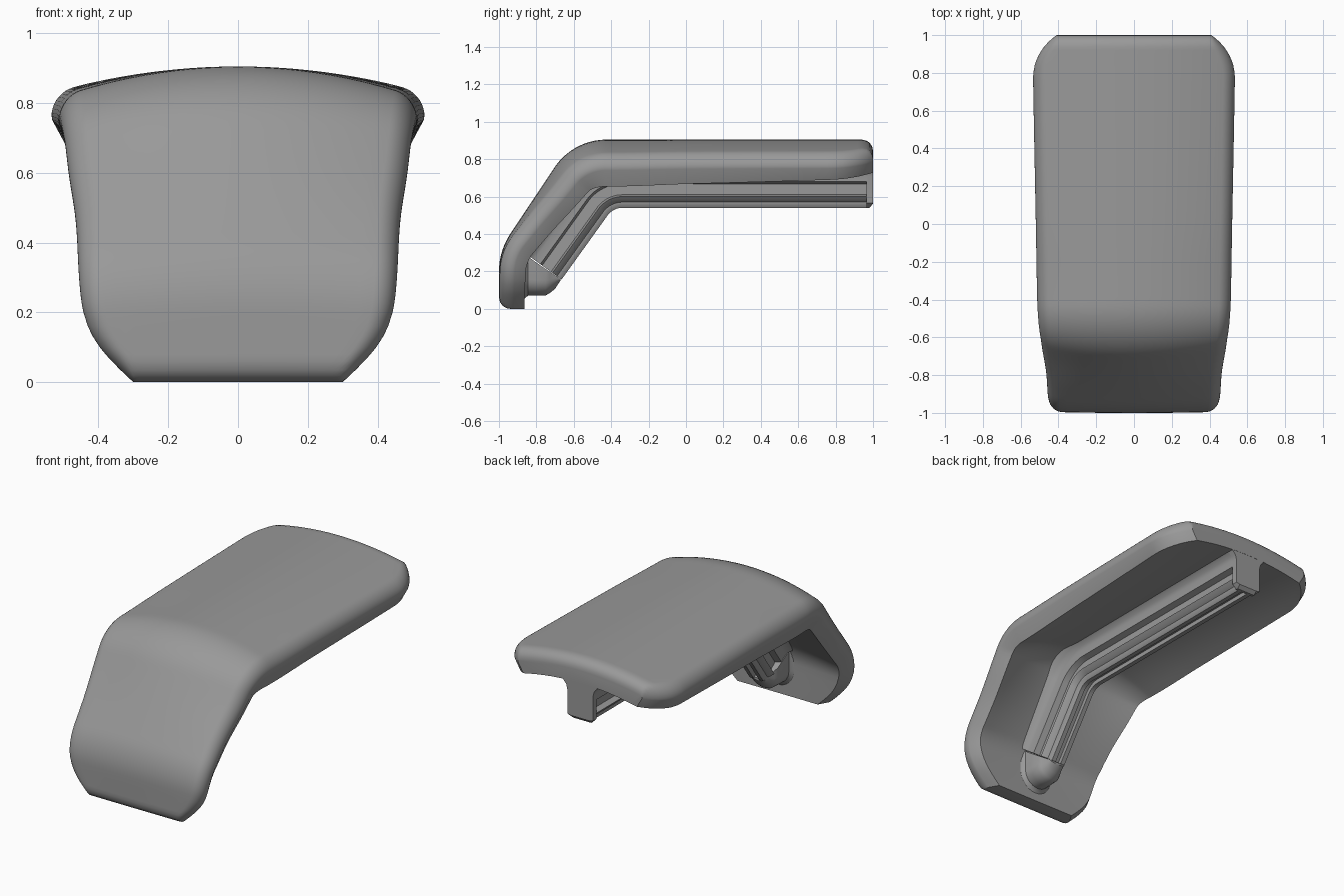
import bpy, bmesh, math
from mathutils import Vector

if "Cube" in bpy.data.objects:
    bpy.data.objects.remove(bpy.data.objects["Cube"])

grey = bpy.data.materials.new("dark_grey")
grey.diffuse_color = (.32, .32, .32, 1)
grey.use_nodes = True
grey.node_tree.nodes["Principled BSDF"].inputs["Base Color"].default_value = grey.diffuse_color


def fillet_path(pts, tangents):
    """Side-view (y, z) polyline with rounded corners -> list of (s, point, tangent)."""
    pts = [Vector(p) for p in pts]
    out = []
    add = lambda p, t: out.append((0 if not out else out[-1][0] + (p - out[-1][1]).length, p, t))
    add(pts[0], (pts[1] - pts[0]).normalized())
    for a, c, b, k in zip(pts, pts[1:], pts[2:], tangents):
        t0, t1 = (c - a).normalized(), (b - c).normalized()
        ang = math.acos(t0.dot(t1))
        r = k / math.tan(ang / 2)
        n = Vector((t0.y, -t0.x))
        start = c - t0 * k
        for i in range(25):
            f = ang * i / 24
            add(start + t0 * r * math.sin(f) + n * r * (1 - math.cos(f)),
                t0 * math.cos(f) + n * math.sin(f))
    add(pts[-1], (pts[-1] - pts[-2]).normalized())
    return out


def at(path, s):
    for (s0, p0, t0), (s1, p1, t1) in zip(path, path[1:]):
        if s <= s1 + 1e-9 and s1 > s0:
            f = (s - s0) / (s1 - s0)
            return p0.lerp(p1, f), t0.lerp(t1, f).normalized()
    return path[-1][1], path[-1][2]


def interp(table, s):
    """Smooth (cubic) interpolation through a table of (s, value)."""
    n = len(table)
    slope = lambda i: ((table[min(i + 1, n - 1)][1] - table[max(i - 1, 0)][1]) /
                       (table[min(i + 1, n - 1)][0] - table[max(i - 1, 0)][0]))
    for i in range(n - 1):
        (a, u), (b, v) = table[i], table[i + 1]
        if s <= b:
            h = b - a
            f = max(0, (s - a) / h)
            return (u * (1 + 2 * f) * (1 - f) ** 2 + slope(i) * h * f * (1 - f) ** 2 +
                    v * f * f * (3 - 2 * f) + slope(i + 1) * h * f * f * (f - 1))
    return table[-1][1]


def skin(name, rings):
    """Join closed rings of points into a capped, smooth-shaded solid."""
    bm = bmesh.new()
    rings = [[bm.verts.new(p) for p in r] for r in rings]
    for r0, r1 in zip(rings, rings[1:]):
        for i in range(len(r0)):
            j = (i + 1) % len(r0)
            bm.faces.new((r0[i], r0[j], r1[j], r1[i]))
    bm.faces.new(rings[0])
    bm.faces.new(rings[-1])
    bmesh.ops.recalc_face_normals(bm, faces=bm.faces)
    me = bpy.data.meshes.new(name)
    bm.to_mesh(me)
    bm.free()
    me.materials.append(grey)
    ob = bpy.data.objects.new(name, me)
    bpy.context.collection.objects.link(ob)
    bpy.ops.object.select_all(action='DESELECT')
    bpy.context.view_layer.objects.active = ob
    ob.select_set(True)
    bpy.ops.object.shade_smooth_by_angle(angle=math.radians(32))


def loft(name, path, stations, section):
    """Sweep section(s) -> [(x, depth)] along the path, depth measured inward."""
    rings = []
    for s in stations:
        p, t = at(path, s)
        rings.append([(x, p.x + t.y * d, p.y - t.x * d) for x, d in section(s)])
    skin(name, rings)


def mirror(half):
    return half + [(-x, d) for x, d in reversed(half)]


# Curved shell: a crowned plate with rounded outer rim
shell_path = fillet_path([(-1, 0), (-1, .31), (-.604, .905), (1, .905)], [.11, .18])
L = shell_path[-1][0]
WIDTH = [(0, .30), (.05, .352), (.1, .396), (.15, .426), (.2, .443), (.3, .454), (.55, .465),
         (.75, .487), (.95, .503), (1.17, .512), (1.6, .52), (L - .25, .534), (L - .2, .533),
         (L - .16, .526), (L - .11, .507), (L - .06, .475), (L - .03, .447), (L, .41)]
CROWN = [(0, .003), (.25, .012), (.5, .04), (.75, .075), (1.1, .095), (1.6, .085), (L, .075)]
RIM = [(0, 0), (.3, .005), (.7, .02), (1.1, .04), (1.7, .03), (L - .2, .012), (L, .005)]
R, THICK, INSET = .062, .135, .035


def shell_section(s):
    w, c, rim = interp(WIDTH, s), interp(CROWN, s), interp(RIM, s)
    e = min(s, L - s)
    drop = R - math.sqrt(max(0, R * R - (R - e) ** 2)) if e < R else 0
    crown = lambda x: c * (x / .535) ** 2
    half = []
    for i in range(11):
        x = (w - R) * i / 10
        half.append((x, crown(x) + drop))
    for i in range(1, 11):
        a = math.radians(105) * i / 10
        x = w - R + R * math.sin(a)
        half.append((x, crown(x) + max(drop, R - R * math.cos(a))))
    for i in range(10, -1, -1):
        x = (w - INSET) * i / 10
        half.append((x, crown(x) + THICK + rim * (i / 10) ** 2))
    return half + [(-x, d) for x, d in half[-2:0:-1]]


steps = [0, .003, .01, .02, .035, .06, .08, .1, .13, .16, .2]
mid = [.2 + (L - .4) * i / 80 for i in range(1, 80)]
loft("curved_shell", shell_path, steps + mid + [L - e for e in reversed(steps)], shell_section)

# Grooved rail under the shell, following its bend
rail_path = fillet_path([(-.665, .157), (-.39, .54), (.97, .54)], [.05])
BASE = [(.018, -.025), (.018, 0), (.045, 0), (.056, -.018), (.056, -.03), (.07, -.04), (.085, -.06)]
FLARE = [(.085, -.14), (.085, -.18), (.092, -.205), (.11, -.222), (.14, -.25)]
rail_loop = mirror(BASE + [(.05, -.07), (.05, -.128)] + FLARE)
loft("grooved_rail", rail_path, [rail_path[0][0]] + [s for s, _, _ in rail_path[2:]],
     lambda s: rail_loop)

# Solid block closing the rail at the back, chamfered at its lower end
skin("rail_back_cap", [
    [(x, y, z if z > .6 else max(z, low)) for x, z in
     mirror([(.06, .54), (.085, .565), (.085, .71), (.092, .74), (.11, .76), (.13, .80)])]
    for y, low in ((.965, .54), (.98, .54), (.999, .56))])

# Round-ended nose closing the rail at the lower front, flaring into the shell
nose = []
for y, r, bottom, top in [(-.91, .115, .045, .33), (-.868, .115, .045, .30), (-.86, .10, .058, .29),
                          (-.845, .088, .07, .28), (-.80, .085, .07, .247), (-.75, .082, .072, .213),
                          (-.73, .072, .083, .20), (-.70, .058, .107, .18), (-.672, .05, .15, .162)]:
    h = min(r, (top - bottom) * .9)
    arc = [(r * math.cos(math.pi * i / 16), y, bottom + h - h * math.sin(math.pi * i / 16))
           for i in range(17)]
    nose.append([(r, y, top)] + arc + [(-r, y, top)])
skin("rail_front_nose", nose)
